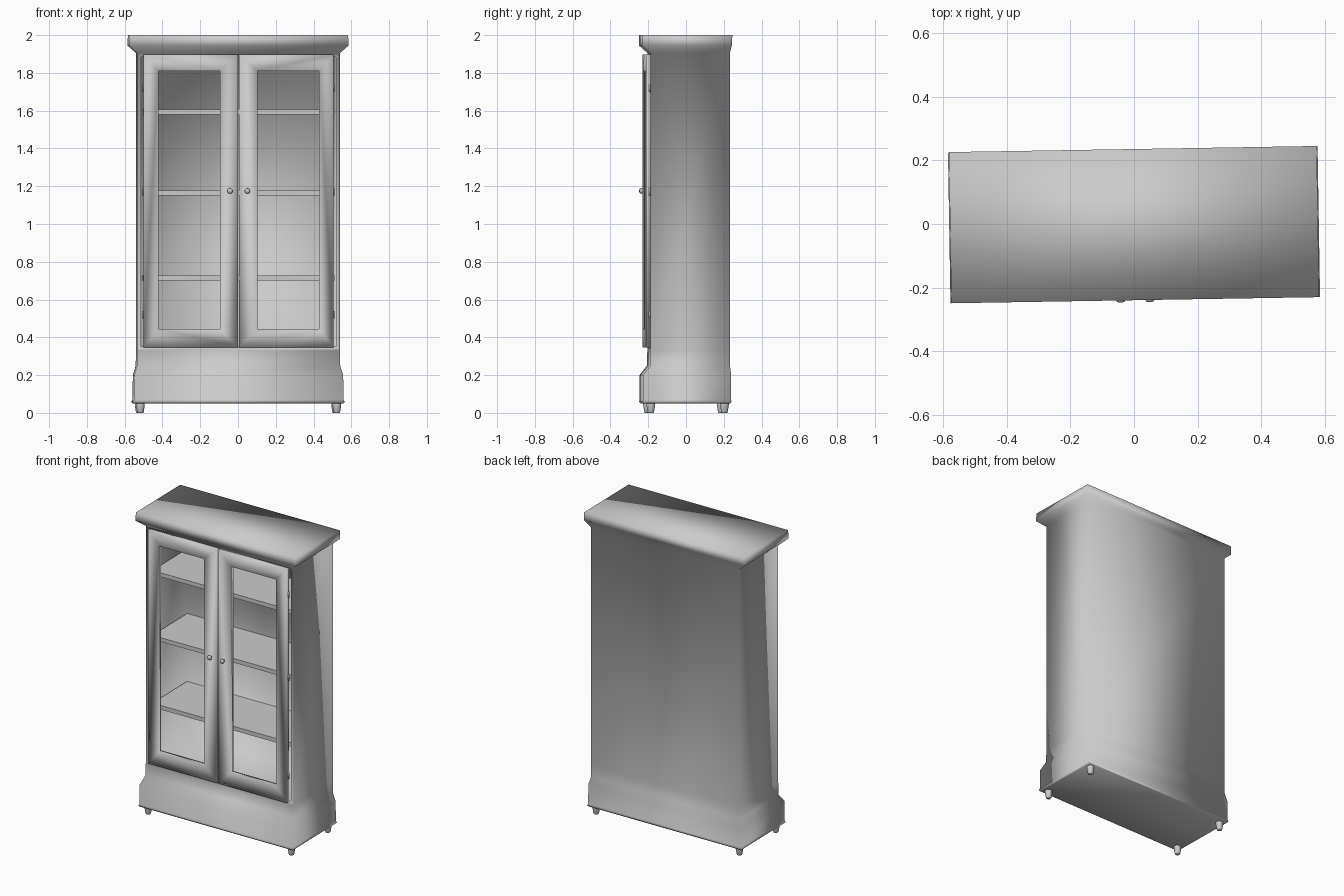
import bpy, bmesh, math
from mathutils import Matrix

if "Cube" in bpy.data.objects:
    bpy.data.objects.remove(bpy.data.objects["Cube"], do_unlink=True)

TURN = Matrix.Rotation(math.radians(0.95), 4, 'Z')

paint = bpy.data.materials.new("plain_grey")
paint.use_nodes = True
grey = (0.6, 0.6, 0.6, 1)
paint.diffuse_color = grey
paint.node_tree.nodes["Principled BSDF"].inputs["Base Color"].default_value = grey


def finish(name, bm, smooth=True):
    """Turn a bmesh into a named, painted object with the slight turn applied."""
    bmesh.ops.recalc_face_normals(bm, faces=bm.faces)
    bm.transform(TURN)
    mesh = bpy.data.meshes.new(name)
    bm.to_mesh(mesh)
    bm.free()
    mesh.materials.append(paint)
    if smooth:
        mesh.shade_smooth()
    obj = bpy.data.objects.new(name, mesh)
    bpy.context.collection.objects.link(obj)
    return obj


def box(name, x0, x1, y0, y1, z0, z1):
    bm = bmesh.new()
    bmesh.ops.create_cube(bm, size=1)
    bmesh.ops.scale(bm, vec=(x1 - x0, y1 - y0, z1 - z0), verts=bm.verts)
    bmesh.ops.translate(bm, vec=((x0 + x1) / 2, (y0 + y1) / 2, (z0 + z1) / 2), verts=bm.verts)
    return finish(name, bm, smooth=False)


def lathe(name, profile, place, sides=12):
    """Revolve (radius, height) pairs about z, then place the result."""
    bm = bmesh.new()
    rings = [[bm.verts.new((r * math.cos(math.tau * i / sides),
                            r * math.sin(math.tau * i / sides), h))
              for i in range(sides)] for r, h in profile]
    for a, b in zip(rings, rings[1:]):
        for i in range(sides):
            j = (i + 1) % sides
            bm.faces.new((a[i], a[j], b[j], b[i]))
    bm.faces.new(rings[0])
    bm.faces.new(rings[-1])
    bm.transform(place)
    return finish(name, bm)


# Carcass: stacked rectangles (height, half width, front, back) with plinth and cornice
sections = [
    (0.05, 0.553, -0.230, 0.225),
    (0.058, 0.562, -0.239, 0.231),
    (0.07, 0.555, -0.237, 0.230),
    (0.20, 0.553, -0.237, 0.230),
    (0.25, 0.538, -0.198, 0.224),
    (0.33, 0.537, -0.196, 0.223),
    (1.905, 0.537, -0.196, 0.223),
    (1.945, 0.582, -0.240, 0.233),
    (2.00, 0.579, -0.240, 0.236),
]
bm = bmesh.new()
rings = [[bm.verts.new(p) for p in ((-w, f, z), (w, f, z), (w, b, z), (-w, b, z))]
         for z, w, f, b in sections]
for k, (low, high) in enumerate(zip(rings, rings[1:])):
    for i in range(4):
        j = (i + 1) % 4
        face = bm.faces.new((low[i], low[j], high[j], high[i]))
        if k == 5 and i == 0:
            front = face
bm.faces.new(rings[0])
bm.faces.new(rings[-1])
bmesh.ops.recalc_face_normals(bm, faces=bm.faces)
# Hollow interior pushed in from the front
bmesh.ops.inset_individual(bm, faces=[front], thickness=0.03)
pushed = bmesh.ops.extrude_discrete_faces(bm, faces=[front])["faces"][0]
bmesh.ops.translate(bm, vec=(0, 0.40, 0), verts=pushed.verts)
finish("cabinet_body", bm)

# Shelves
for level, z in enumerate((0.70, 1.15, 1.58), 1):
    box(f"shelf_{level}", -0.507, 0.507, -0.17, 0.204, z, z + 0.027)


def door(name, side):
    """Framed door with an open window, bridged from four rectangular loops."""
    bm = bmesh.new()
    loops = []
    outer = (0.003, 0.503, 0.347, 1.898)
    window = (0.099, 0.425, 0.445, 1.81)
    for (x0, x1, z0, z1), y in ((outer, -0.197), (outer, -0.221),
                                (window, -0.221), (window, -0.197)):
        loops.append([bm.verts.new((side * x, y, z))
                      for x, z in ((x0, z0), (x1, z0), (x1, z1), (x0, z1))])
    for a, b in zip(loops, loops[1:] + loops[:1]):
        for i in range(4):
            j = (i + 1) % 4
            bm.faces.new((a[i], a[j], b[j], b[i]))
    return finish(name, bm)


knob_profile = [(0.006, 0), (0.006, 0.008), (0.013, 0.012), (0.015, 0.017),
                (0.012, 0.023), (0.005, 0.026)]
foot_profile = [(0.015, 0), (0.017, 0.004), (0.023, 0.04), (0.023, 0.056)]
hinge_profile = [(0.005, -0.02), (0.005, 0.02)]

for side, word in ((-1, "right"), (1, "left")):
    door(f"{word}_door", side)
    lathe(f"{word}_knob", knob_profile,
          Matrix.Translation((side * 0.046, -0.221, 1.175)) @ Matrix.Rotation(math.pi / 2, 4, 'X'))
    for n, z in enumerate((0.52, 1.17, 1.72), 1):
        lathe(f"{word}_hinge_{n}", hinge_profile,
              Matrix.Translation((side * 0.503, -0.2, z)), sides=8)
    for end, y in (("front", -0.195), ("back", 0.195)):
        lathe(f"{end}_{word}_foot", foot_profile, Matrix.Translation((side * 0.52, y, 0)))
